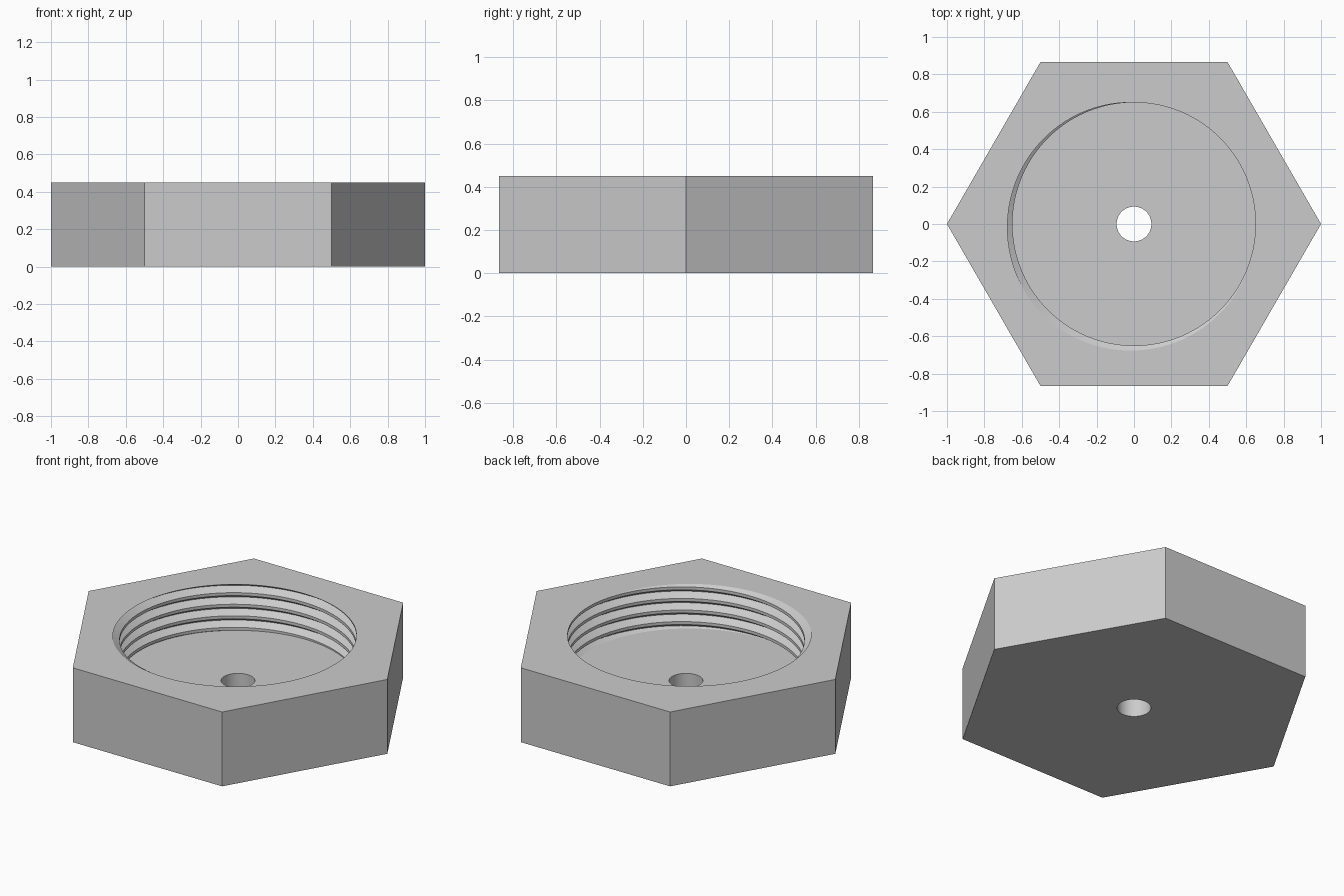
import bpy
import bmesh
from math import cos, sin, pi, tau, radians

cube = bpy.data.objects.get("Cube")
if cube:
    bpy.data.objects.remove(cube, do_unlink=True)

HEIGHT, FLOOR = 0.45, 0.176
BORE, HOLE = 0.65, 0.093
PITCH, DEPTH, HALF = 0.07, 0.04, 0.026   # thread groove
SEGMENTS = 96
PEAK = radians(225)                      # where the groove runs out at the top


def thread_point(angle, z):
    """Point on the bore wall, pushed outward inside the helical V groove."""
    z = min(max(z, FLOOR), HEIGHT)
    centre = HEIGHT + PITCH * (angle - PEAK) / tau
    off = (z - centre + PITCH / 2) % PITCH - PITCH / 2
    r = BORE + DEPTH * max(0, 1 - abs(off) / HALF)
    return r * cos(angle), r * sin(angle), z


def column(bm, angle):
    """Hole wall, floor and threaded wall at one angle, bottom to top."""
    points = [(HOLE * cos(angle), HOLE * sin(angle), z) for z in (0, FLOOR)]
    points.append(thread_point(angle, FLOOR))
    base = HEIGHT + PITCH * (angle - PEAK) / tau
    for turn in range(-6, 3):
        for step in (-HALF, 0, HALF):
            points.append(thread_point(angle, base + turn * PITCH + step))
    points.append(thread_point(angle, HEIGHT))
    return [bm.verts.new(p) for p in points]


bm = bmesh.new()

# Inner surfaces: through hole, floor and thread
columns = [column(bm, tau * i / SEGMENTS) for i in range(SEGMENTS + 1)]
for a, b in zip(columns, columns[1:]):
    for k in range(len(a) - 1):
        bm.faces.new((a[k], a[k + 1], b[k + 1], b[k]))

# Hexagonal outside, with end faces reaching in to the round openings
hexagon = [[bm.verts.new((cos(i * pi / 3), sin(i * pi / 3), z)) for z in (0, HEIGHT)]
           for i in range(6)]
span = SEGMENTS // 6
for i in range(6):
    (low_a, top_a), (low_b, top_b) = hexagon[i], hexagon[(i + 1) % 6]
    bm.faces.new((low_a, low_b, top_b, top_a))
    sector = columns[i * span:(i + 1) * span + 1]
    bm.faces.new([top_a, top_b] + [c[-1] for c in reversed(sector)])
    bm.faces.new([low_b, low_a] + [c[0] for c in sector])

bmesh.ops.remove_doubles(bm, verts=bm.verts, dist=0.00002)
bmesh.ops.recalc_face_normals(bm, faces=bm.faces)
mesh = bpy.data.meshes.new("threaded_hex_cap")
bm.to_mesh(mesh)
bm.free()

# Plain grey finish
grey = bpy.data.materials.new("plain grey")
grey.use_nodes = True
colour = (0.6, 0.6, 0.6, 1)
grey.diffuse_color = colour
grey.node_tree.nodes["Principled BSDF"].inputs["Base Color"].default_value = colour
mesh.materials.append(grey)

cap = bpy.data.objects.new("threaded_hex_cap", mesh)
bpy.context.collection.objects.link(cap)
bpy.ops.object.select_all(action='DESELECT')
cap.select_set(True)
bpy.context.view_layer.objects.active = cap
bpy.ops.object.shade_smooth_by_angle(angle=radians(30))
